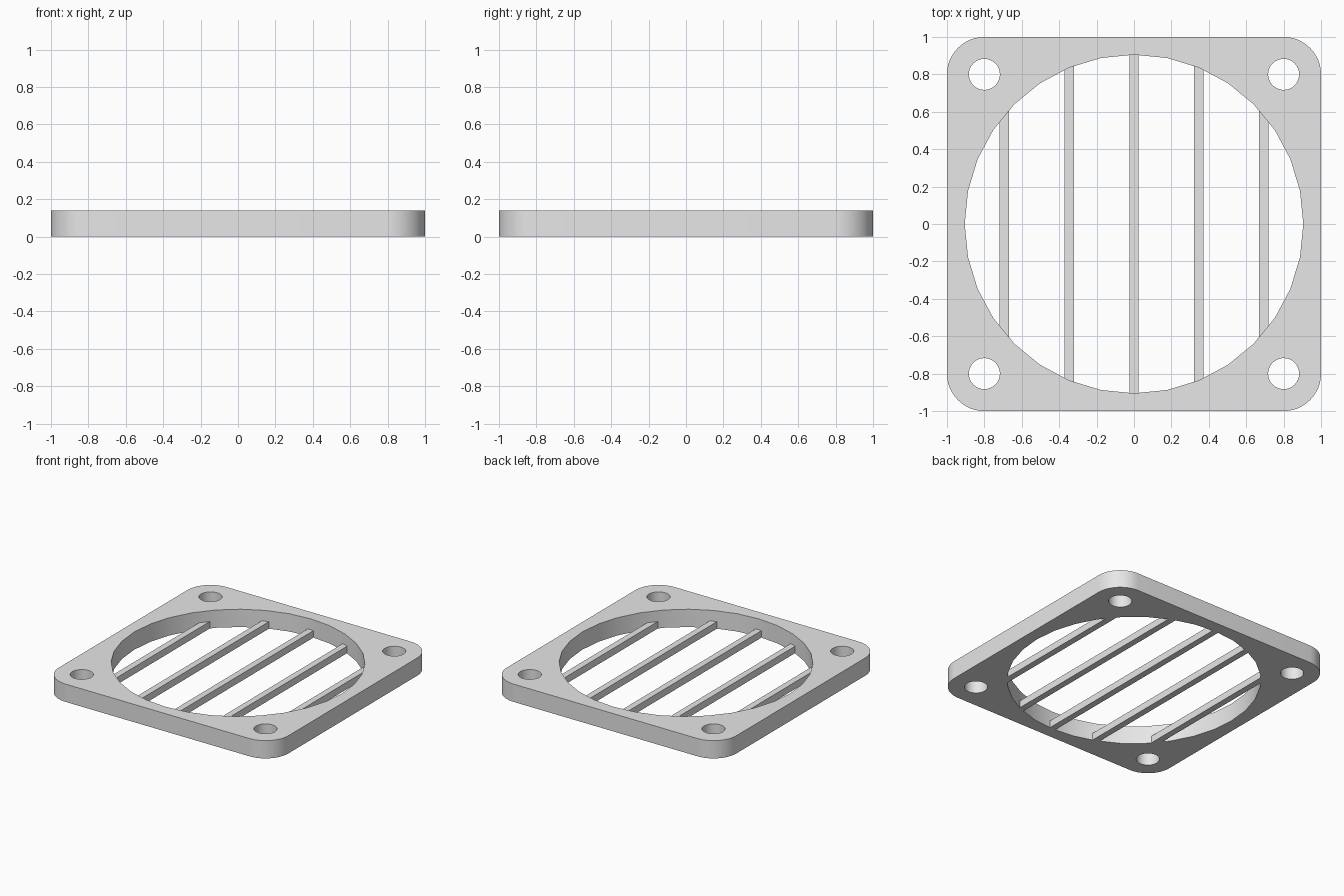
import bpy
import bmesh
from math import cos, sin, pi, sqrt

if "Cube" in bpy.data.objects:
    bpy.data.objects.remove(bpy.data.objects["Cube"], do_unlink=True)

HEIGHT = 0.14
CORNER = 0.8           # centre of corner arcs and screw holes
OPENING = 0.905        # radius of the central opening
SLAT_WIDTH, SLAT_HEIGHT, SLAT_PITCH = 0.05, 0.055, 0.347

grey = bpy.data.materials.new("light grey")
grey.use_nodes = True
grey.diffuse_color = (0.8, 0.8, 0.8, 1)
grey.node_tree.nodes["Principled BSDF"].inputs["Base Color"].default_value = (0.8, 0.8, 0.8, 1)


def arc(cx, cy, r, start, sweep, steps):
    return [(cx + r * cos(start + sweep * i / steps),
             cy + r * sin(start + sweep * i / steps)) for i in range(steps)]


def plate(name, loops, height):
    """Fill nested outlines, then extrude them upwards."""
    bm = bmesh.new()
    edges = []
    for loop in loops:
        verts = [bm.verts.new((x, y, 0)) for x, y in loop]
        edges += [bm.edges.new((v, verts[i - 1])) for i, v in enumerate(verts)]
    bmesh.ops.triangle_fill(bm, edges=edges, use_beauty=True, use_dissolve=False)
    result = bmesh.ops.extrude_face_region(bm, geom=bm.faces[:])
    top = [g for g in result["geom"] if isinstance(g, bmesh.types.BMVert)]
    bmesh.ops.translate(bm, verts=top, vec=(0, 0, height))
    bmesh.ops.recalc_face_normals(bm, faces=bm.faces[:])
    mesh = bpy.data.meshes.new(name)
    bm.to_mesh(mesh)
    bm.free()
    mesh.materials.append(grey)
    obj = bpy.data.objects.new(name, mesh)
    bpy.context.collection.objects.link(obj)
    bpy.ops.object.select_all(action="DESELECT")
    obj.select_set(True)
    bpy.context.view_layer.objects.active = obj
    bpy.ops.object.shade_smooth_by_angle(angle=pi / 6)
    return obj


# Square frame with rounded corners, round opening and four screw holes
outline, screw_holes = [], []
for i, (sx, sy) in enumerate([(1, 1), (-1, 1), (-1, -1), (1, -1)]):
    cx, cy = sx * CORNER, sy * CORNER
    outline += arc(cx, cy, 1 - CORNER, i * pi / 2, pi / 2, 12)
    outline.append((cx + (1 - CORNER) * cos((i + 1) * pi / 2),
                    cy + (1 - CORNER) * sin((i + 1) * pi / 2)))
    screw_holes.append(arc(cx, cy, 0.083, 0, 2 * pi, 32))
opening = arc(0, 0, OPENING, 0, 2 * pi, 32)
plate("frame", [outline, opening] + screw_holes, HEIGHT)

# Low slats across the opening, ends following its wall
for i in range(-2, 3):
    x0 = i * SLAT_PITCH - SLAT_WIDTH / 2
    x1 = x0 + SLAT_WIDTH
    y0, y1 = sqrt(OPENING**2 - x0**2), sqrt(OPENING**2 - x1**2)
    plate(f"slat_{i + 3}", [[(x0, -y0), (x1, -y1), (x1, y1), (x0, y0)]], SLAT_HEIGHT)
